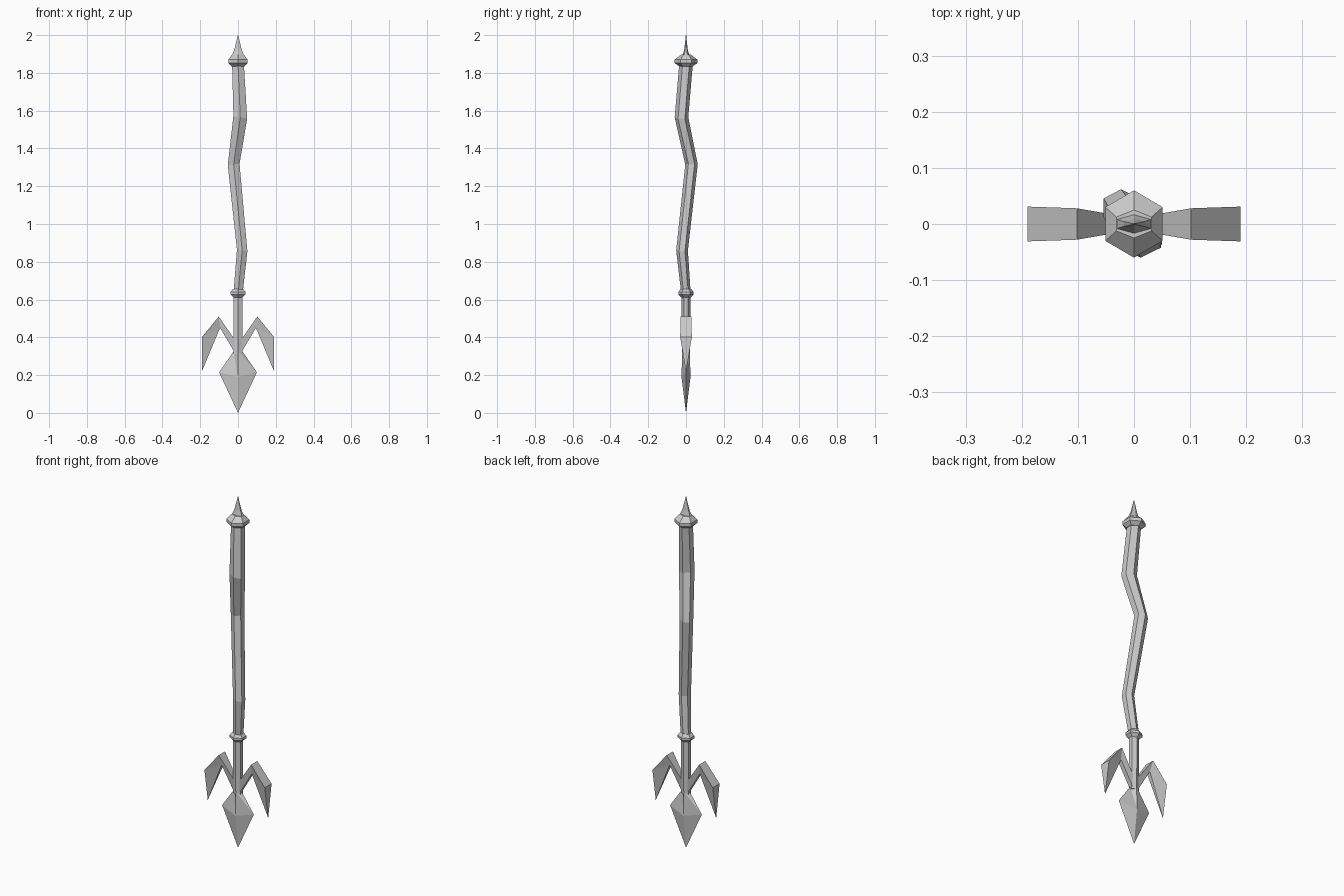
import bpy, bmesh, math

if "Cube" in bpy.data.objects:
    bpy.data.objects.remove(bpy.data.objects["Cube"])


def make_object(name, bm):
    bmesh.ops.recalc_face_normals(bm, faces=bm.faces)
    mesh = bpy.data.meshes.new(name)
    bm.to_mesh(mesh)
    bm.free()
    obj = bpy.data.objects.new(name, mesh)
    bpy.context.collection.objects.link(obj)
    return obj


def loft(name, rings, sides=6):
    """Skin rings of (x, y, z, radius x, radius y, tilt), points facing +-y."""
    bm = bmesh.new()
    loops = []
    for cx, cy, cz, rx, ry, tilt in rings:
        loop = []
        for i in range(sides):
            a = math.pi / 2 + 2 * math.pi * i / sides
            dx = rx * math.cos(a)
            loop.append(bm.verts.new((cx + dx, cy + ry * math.sin(a), cz + tilt * dx)))
        loops.append(loop)
    for low, high in zip(loops, loops[1:]):
        for i in range(sides):
            j = (i + 1) % sides
            bm.faces.new((low[i], low[j], high[j], high[i]))
    bm.faces.new(loops[0])
    bm.faces.new(loops[-1])
    return make_object(name, bm)


def straight(profile):
    return [(0, 0, z, rx, ry, 0) for z, rx, ry in profile]


# Crooked shaft
loft("shaft", [
    (0, 0, 0.63, 0.028, 0.025, 0),
    (0.022, -0.021, 0.86, 0.032, 0.031, -0.15),
    (-0.023, 0.029, 1.315, 0.036, 0.033, 0.1),
    (0.012, -0.024, 1.565, 0.042, 0.036, -0.2),
    (0, 0, 1.845, 0.036, 0.036, 0),
])

# Straight neck above the blade
loft("neck", straight([(0.31, 0.027, 0.02), (0.62, 0.028, 0.024)]))

# Collars
loft("lower_collar", straight([
    (0.61, 0.026, 0.024), (0.627, 0.046, 0.041),
    (0.64, 0.046, 0.041), (0.657, 0.03, 0.027)]))
loft("upper_collar", straight([
    (1.835, 0.04, 0.036), (1.852, 0.059, 0.06),
    (1.87, 0.059, 0.06), (1.897, 0.036, 0.025)]))

# End spike
loft("end_spike", straight([
    (1.895, 0.036, 0.017), (1.925, 0.022, 0.009), (2.0, 0.001, 0.001)]))

# Diamond blade
bm = bmesh.new()
top = [bm.verts.new(p) for p in
       ((0.024, 0, 0.325), (0, 0.02, 0.325), (-0.024, 0, 0.325), (0, -0.02, 0.325))]
mid = [bm.verts.new(p) for p in
       ((0.1, 0, 0.215), (0, 0.024, 0.19), (-0.1, 0, 0.215), (0, -0.024, 0.19))]
tip = bm.verts.new((0, 0, 0))
for i in range(4):
    j = (i + 1) % 4
    bm.faces.new((top[i], top[j], mid[j]))
    bm.faces.new((top[i], mid[j], mid[i]))
    bm.faces.new((mid[i], mid[j], tip))
bm.faces.new(top)
make_object("blade", bm)


# Barbs: outline of (x, z, half thickness), outer edge then inner edge
def barb(name, side):
    outline = [(0.015, 0.385, 0.013), (0.102, 0.51, 0.028), (0.19, 0.403, 0.031),
               (0.19, 0.222, 0.001), (0.095, 0.45, 0.012), (0.015, 0.315, 0.012)]
    bm = bmesh.new()
    front, back = ([bm.verts.new((side * x, s * t, z)) for x, z, t in outline]
                   for s in (-1, 1))
    for v in (front, back):
        bm.faces.new((v[0], v[1], v[4], v[5]))
        bm.faces.new((v[1], v[2], v[4]))
        bm.faces.new((v[2], v[3], v[4]))
    for i in range(6):
        j = (i + 1) % 6
        bm.faces.new((front[i], front[j], back[j], back[i]))
    make_object(name, bm)


barb("right_barb", 1)
barb("left_barb", -1)
